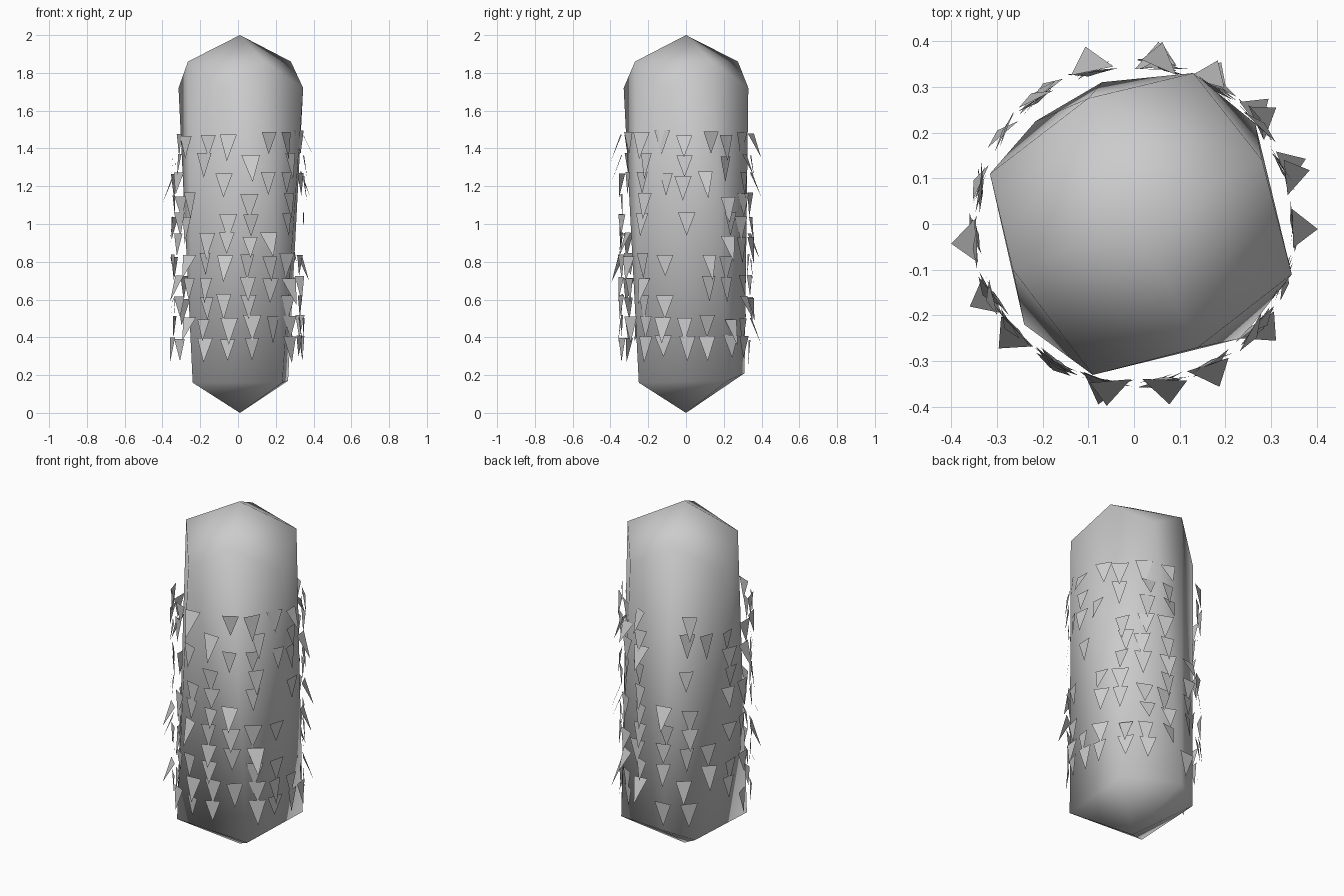
import bpy, bmesh, math, random
from mathutils import Vector

if "Cube" in bpy.data.objects:
    bpy.data.objects.remove(bpy.data.objects["Cube"])

random.seed(4)


def new_object(name, bm):
    mesh = bpy.data.meshes.new(name)
    bm.to_mesh(mesh)
    bm.free()
    ob = bpy.data.objects.new(name, mesh)
    bpy.context.collection.objects.link(ob)
    return ob


# Body: coarse faceted capsule, convex skin over four-cornered rings
body_points = [
    (0.01, 0, 2.0), (0.01, 0, 0),
    # upper cap ring
    (0.28, 0.14, 1.86), (-0.10, 0.275, 1.86), (-0.265, -0.10, 1.86), (0.14, -0.27, 1.86),
    # shoulder ring
    (0.345, -0.11, 1.72), (0.13, 0.33, 1.72), (-0.315, 0.11, 1.72), (-0.09, -0.33, 1.72),
    # lower ring
    (0.265, 0.22, 0.17), (-0.07, 0.31, 0.21), (-0.215, 0.225, 0.16),
    (-0.24, -0.22, 0.16), (0.235, -0.25, 0.16),
]
bm = bmesh.new()
for p in body_points:
    bm.verts.new(p)
bmesh.ops.convex_hull(bm, input=bm.verts[:])
bmesh.ops.recalc_face_normals(bm, faces=bm.faces[:])
for f in bm.faces:
    f.smooth = True
new_object("body", bm)

# Scales: 11 rows of 18 slots (about 20 degrees apart from +x), some left empty
rows = [
    "11111" "0100" "0" "11110111",
    "10111" "0111" "1" "10101010",
    "11011" "0001" "1" "10010111",
    "00111" "0101" "0" "11001010",
    "10111" "0001" "1" "11011010",
    "00111" "1100" "0" "10111100",
    "01101" "1101" "1" "01111111",
    "01111" "1110" "0" "11101110",
    "00011" "1011" "1" "10111011",
    "11111" "0101" "0" "01111111",
    "11110" "1100" "1" "10111011",
]
bm = bmesh.new()
for r, row in enumerate(rows):
    for k, mark in enumerate(row):
        if mark == "0":
            continue
        shift = 6 if 5 <= k <= 10 else 0
        a = math.radians(20 * k + shift + random.uniform(-3, 3))
        out = Vector((math.cos(a), math.sin(a), 0))
        side = Vector((-math.sin(a), math.cos(a), 0))
        top = 1.48 - 0.108 * r + random.uniform(-0.015, 0.015)
        half = random.uniform(0.038, 0.049)
        length = random.uniform(0.11, 0.145)
        flare = 0.055 if random.random() < 0.12 else random.uniform(-0.01, 0.02)
        yaw = random.uniform(-0.012, 0.012)
        base = out * 0.347 + Vector((0, 0, top))
        corners = [
            base + side * half + out * yaw,
            base - side * half - out * yaw,
            base + out * flare - Vector((0, 0, length)),
        ]
        bm.faces.new([bm.verts.new(c) for c in corners])
# turn every scale to face outward
for f in bm.faces:
    c = f.calc_center_median()
    f.normal_update()
    if f.normal.x * c.x + f.normal.y * c.y < 0:
        f.normal_flip()
new_object("scales", bm)
